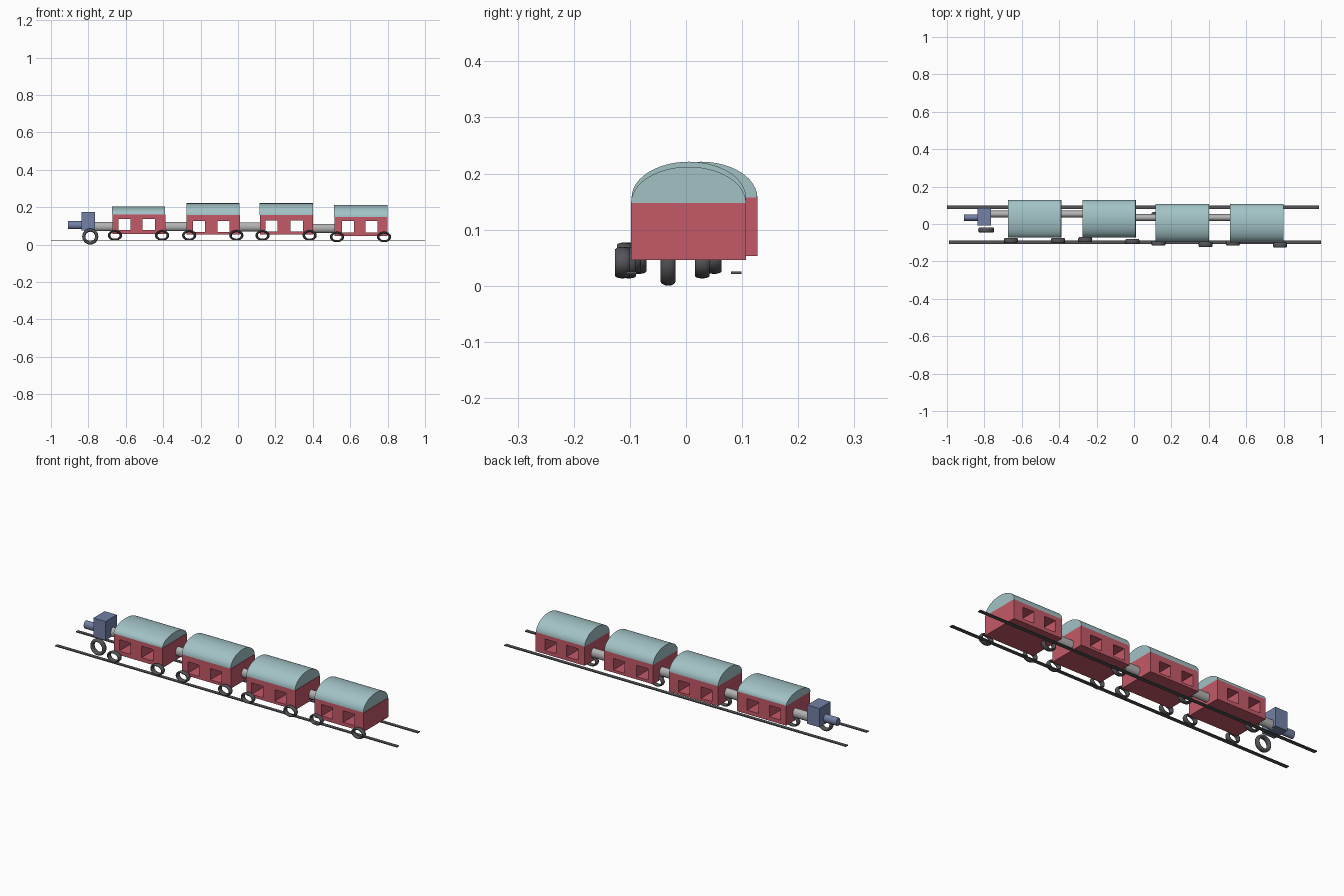
import bpy, math

if "Cube" in bpy.data.objects:
    bpy.data.objects.remove(bpy.data.objects["Cube"])

def material(name, color):
    m = bpy.data.materials.new(name)
    m.diffuse_color = (*color, 1)
    m.use_nodes = True
    m.node_tree.nodes["Principled BSDF"].inputs["Base Color"].default_value = m.diffuse_color
    return m

RED = material("carriage_red", (0.55, 0.10, 0.14))
TEAL = material("roof_teal", (0.36, 0.54, 0.56))
BLUE = material("engine_blue", (0.17, 0.22, 0.38))
GREY = material("coupler_grey", (0.45, 0.45, 0.45))
DARK = material("wheel_dark", (0.09, 0.09, 0.10))

def finish(name, mat, smooth=False):
    o = bpy.context.object
    o.name = name
    o.data.materials.append(mat)
    bpy.ops.object.transform_apply(location=False, rotation=True, scale=True)
    if smooth:
        bpy.ops.object.shade_smooth_by_angle(angle=math.radians(40))
    return o

def box(name, mat, x, y, z):
    """Box from (min, max) ranges."""
    c = [(a + b) / 2 for a, b in (x, y, z)]
    bpy.ops.mesh.primitive_cube_add(size=1, location=c)
    bpy.context.object.scale = [b - a for a, b in (x, y, z)]
    return finish(name, mat)

def rod(name, mat, x, y, z, ry, rz):
    """Elliptical rod along x."""
    bpy.ops.mesh.primitive_cylinder_add(vertices=32, radius=1, depth=x[1] - x[0],
                                        location=((x[0] + x[1]) / 2, y, z),
                                        rotation=(0, math.pi / 2, 0))
    bpy.context.object.scale = (rz, ry, 1)
    return finish(name, mat, True)

def wheel(name, x, y, z, rx, rz, hole=0.64, thick=0.027):
    """Ring wheel with its axle along y."""
    minor = rx * (1 - hole) / 2
    bpy.ops.mesh.primitive_torus_add(major_radius=rx - minor, minor_radius=minor,
                                     major_segments=32, minor_segments=14,
                                     location=(x, y, z), rotation=(math.pi / 2, 0, 0))
    bpy.context.object.scale = (1, rz / rx, thick / (2 * minor))
    return finish(name, DARK, True)

def roof(name, x, y, z0, z1):
    """Half-ellipse vault extruded along x."""
    n = 24
    cy, ry = (y[0] + y[1]) / 2, (y[1] - y[0]) / 2
    arc = [(cy + ry * math.cos(math.pi * i / n), z0 + (z1 - z0) * math.sin(math.pi * i / n))
           for i in range(n + 1)]
    verts = [(px, a, b) for px in x for a, b in arc]
    k = n + 1
    faces = [(i, (i + 1) % k, (i + 1) % k + k, i + k) for i in range(k)]
    faces += [tuple(range(k))[::-1], tuple(range(k, 2 * k))]
    me = bpy.data.meshes.new(name)
    me.from_pydata(verts, [], faces)
    o = bpy.data.objects.new(name, me)
    bpy.context.collection.objects.link(o)
    bpy.ops.object.select_all(action='DESELECT')
    o.select_set(True)
    bpy.context.view_layer.objects.active = o
    finish(name, TEAL, True)

def carriage(n, x0, y, z0, z1, top, windows, wz, wheel_y, back_y, wheel_z):
    x = (x0, x0 + 0.285)
    body = box(f"carriage_{n}_body", RED, x, y, (z0, z1))
    # window openings cut right through
    for wx in windows:
        cut = box("window_cutter", RED, (x0 + wx, x0 + wx + 0.065),
                  (y[0] - 0.05, y[1] + 0.05), (wz, wz + 0.06))
        cut.hide_render = True
        mod = body.modifiers.new("window", 'BOOLEAN')
        mod.operation, mod.solver, mod.object = 'DIFFERENCE', 'EXACT', cut
        bpy.context.view_layer.objects.active = body
        bpy.ops.object.modifier_apply(modifier=mod.name)
        bpy.data.objects.remove(cut)
    roof(f"carriage_{n}_roof", (x0 - 0.001, x[1] - 0.002), y, z1, top)
    # wheels
    for tag, wx, wy in (("front_wheel_a", 0.014, wheel_y[0]),
                        ("front_wheel_b", 0.266, wheel_y[1]),
                        ("back_wheel", 0.014, back_y)):
        wheel(f"carriage_{n}_{tag}", x0 + wx, wy, wheel_z, 0.038, 0.028)

carriage(1, -0.672, (-0.073, 0.127), 0.056, 0.16, 0.204, (0.032, 0.162), 0.077,
         (-0.088, -0.088), 0.05, 0.049)
carriage(2, -0.275, (-0.073, 0.127), 0.053, 0.157, 0.221, (0.034, 0.165), 0.067,
         (-0.084, -0.093), 0.05, 0.049)
carriage(3, 0.117, (-0.097, 0.107), 0.055, 0.157, 0.221, (0.03, 0.165), 0.069,
         (-0.103, -0.11), 0.05, 0.049)
carriage(4, 0.515, (-0.098, 0.107), 0.046, 0.147, 0.212, (0.04, 0.166), 0.065,
         (-0.102, -0.113), 0.029, 0.041)

# couplers between the vehicles
for i, (x, y, z) in enumerate([((-0.77, -0.66), 0.053, 0.096), ((-0.40, -0.265), 0.053, 0.096),
                               ((0.0, 0.125), 0.034, 0.095), ((0.39, 0.525), 0.034, 0.087)]):
    rod(f"coupler_{i + 1}", GREY, x, y, z, 0.019, 0.024)

# engine
box("engine_cab", BLUE, (-0.836, -0.765), (-0.008, 0.085), (0.075, 0.174))
rod("engine_boiler", BLUE, (-0.91, -0.83), 0.034, 0.104, 0.017, 0.021)
wheel("engine_wheel", -0.79, -0.032, 0.043, 0.043, 0.043, hole=0.6)

# rails
box("back_rail", DARK, (-1.0, 0.99), (0.080, 0.099), (0.021, 0.025))
box("front_rail", DARK, (-0.99, 1.0), (-0.107, -0.088), (0.021, 0.025))
